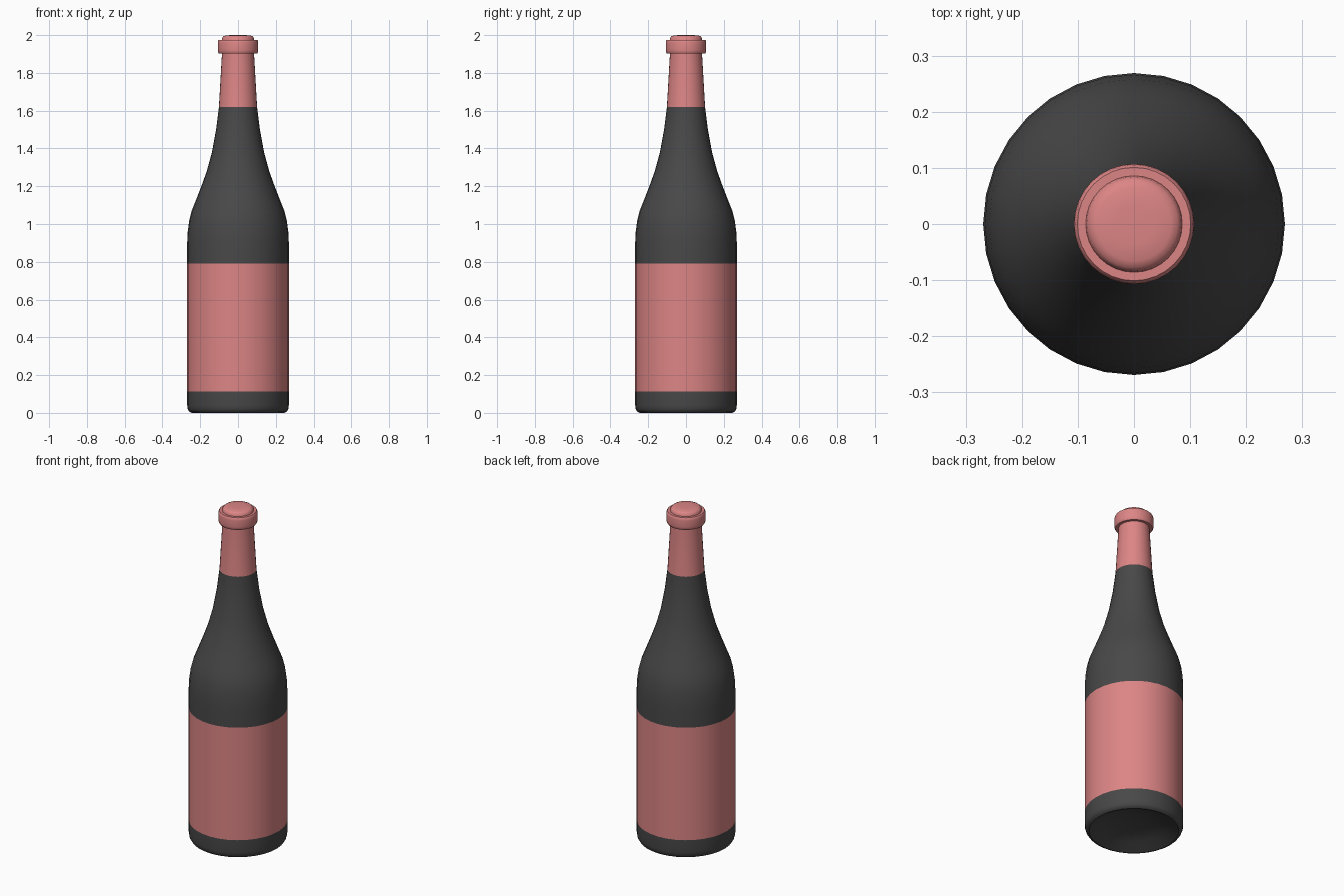
import bpy, bmesh, math

if "Cube" in bpy.data.objects:
    bpy.data.objects.remove(bpy.data.objects["Cube"])

SEG = 32


def material(name, rgb):
    m = bpy.data.materials.new(name)
    m.diffuse_color = (*rgb, 1)
    m.use_nodes = True
    m.node_tree.nodes["Principled BSDF"].inputs["Base Color"].default_value = m.diffuse_color
    return m


dark = material("dark_glass", (0.065, 0.065, 0.065))
pink = material("pink_paper", (0.72, 0.235, 0.235))


def lathe(name, profile, mats, rule):
    """Spin an (r, z) profile round z; rule(z) picks the material slot."""
    bm = bmesh.new()
    rings = []
    for r, z in profile:
        if r == 0:
            rings.append([bm.verts.new((0, 0, z))] * SEG)
        else:
            rings.append([bm.verts.new((r * math.cos(2 * math.pi * i / SEG),
                                        r * math.sin(2 * math.pi * i / SEG), z))
                          for i in range(SEG)])
    for a, b in zip(rings, rings[1:]):
        for i in range(SEG):
            j = (i + 1) % SEG
            corners = list(dict.fromkeys([a[i], a[j], b[j], b[i]]))
            f = bm.faces.new(corners)
            f.material_index = rule(f.calc_center_median().z)
    bm.normal_update()
    me = bpy.data.meshes.new(name)
    bm.to_mesh(me)
    bm.free()
    for m in mats:
        me.materials.append(m)
    ob = bpy.data.objects.new(name, me)
    bpy.context.collection.objects.link(ob)
    bpy.context.view_layer.objects.active = ob
    ob.select_set(True)
    bpy.ops.object.shade_smooth_by_angle(angle=math.radians(40))
    ob.select_set(False)
    return ob


# Bottle body: hollowed base, straight wall with label band, sloping shoulder, neck
body = [(0, 0.06), (0.10, 0.052), (0.18, 0.032), (0.235, 0.003), (0.245, 0),
        (0.258, 0.006), (0.266, 0.02), (0.269, 0.04), (0.269, 0.113), (0.269, 0.79),
        (0.269, 0.90), (0.266, 0.96), (0.258, 1.02), (0.245, 1.07), (0.225, 1.12),
        (0.194, 1.20), (0.165, 1.28), (0.138, 1.38), (0.116, 1.50), (0.101, 1.62),
        (0.085, 1.90), (0.085, 1.94)]
lathe("bottle", body, [dark, pink],
      lambda z: 1 if 0.113 < z < 0.79 or z > 1.62 else 0)

# Lip ring and rounded cap
lip = [(0.08, 1.902), (0.101, 1.902), (0.106, 1.91), (0.107, 1.92), (0.107, 1.96),
       (0.105, 1.97), (0.101, 1.975), (0.086, 1.975), (0.084, 1.985), (0.078, 1.993),
       (0.066, 1.998), (0.035, 2.0), (0, 2.0)]
lathe("lip_and_cap", lip, [pink], lambda z: 0)
